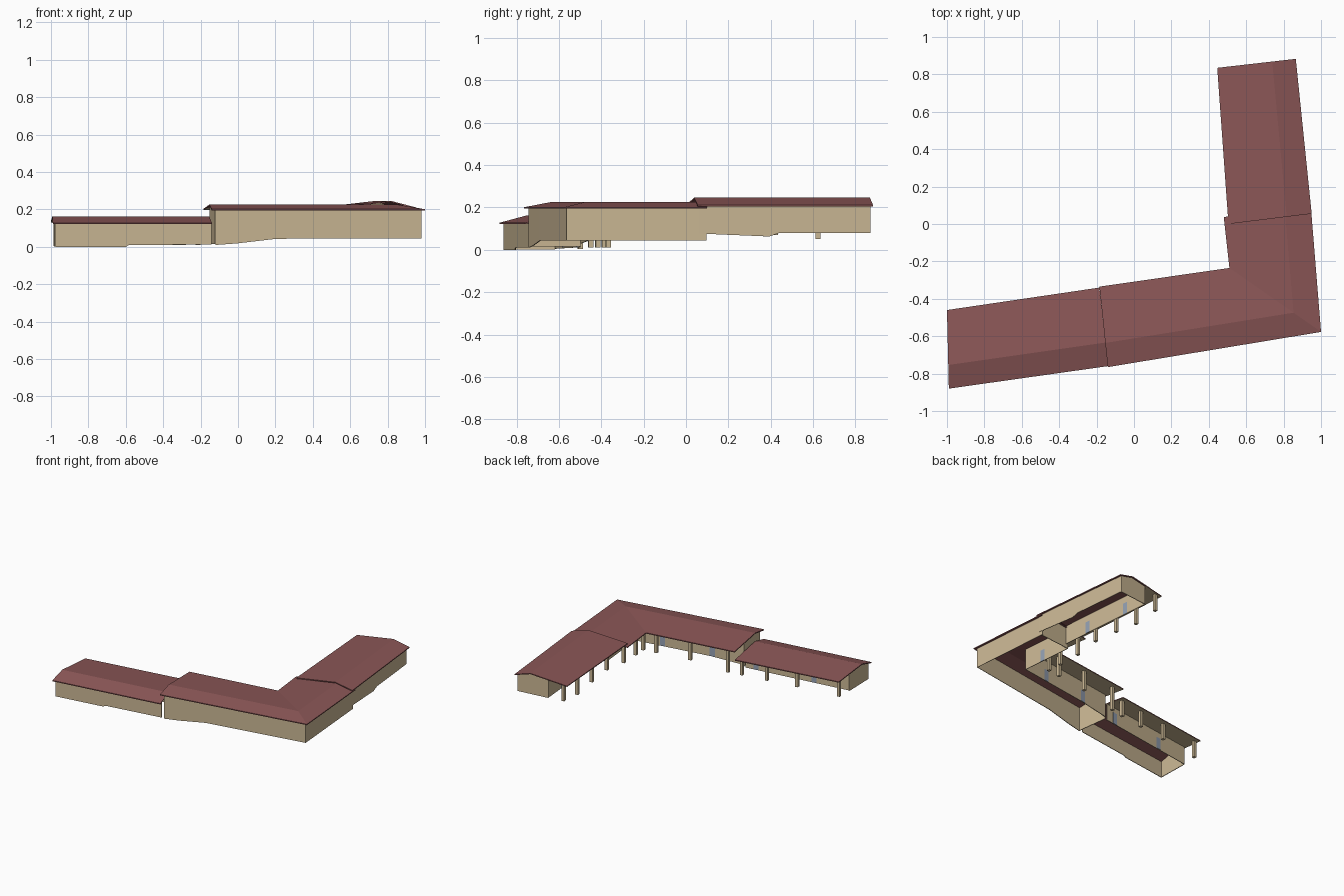
import bpy, bmesh, math
from mathutils import Vector

if "Cube" in bpy.data.objects:
    bpy.data.objects.remove(bpy.data.objects["Cube"])


def material(name, rgb):
    m = bpy.data.materials.new(name)
    m.diffuse_color = (*rgb, 1)
    m.use_nodes = True
    m.node_tree.nodes["Principled BSDF"].inputs["Base Color"].default_value = m.diffuse_color
    return m


RED = material("roof red", (0.26, 0.095, 0.095))
TAN = material("wall tan", (0.60, 0.48, 0.30))
BLUE = material("door blue grey", (0.30, 0.36, 0.46))

RIDGE, INNER, POST = 0.30, 0.62, 0.90   # fractions across a wing, from the outer eave
OUTER = 0.045

# Each wing: stations (outer eave xy, inner eave xy) and heights (outer, ridge, inner)
WINGS = {
    "west": ([((-0.99, -0.88), (-1.0, -0.46)), ((-0.14, -0.76), (-0.185, -0.34))],
             (0.128, 0.162, 0.137)),
    "corner": ([((-0.14, -0.765), (-0.185, -0.335)), ((1.0, -0.577), (0.51, -0.235)),
                ((0.945, 0.1), (0.48, 0.037))], (0.201, 0.226, 0.203)),
    "north": ([((0.95, 0.055), (0.505, 0.0)), ((0.865, 0.883), (0.445, 0.835))],
              (0.211, 0.246, 0.212)),
}


def height(wing, t):
    a, b, c = WINGS[wing][1]
    return a + (b - a) * t / RIDGE if t < RIDGE else b + (c - b) * (t - RIDGE) / (1 - RIDGE)


def point(wing, s, t):
    """Plan position at s stations along and fraction t across the wing."""
    st = WINGS[wing][0]
    i = min(int(s), len(st) - 2)
    a, b = (Vector(st[k][0]).lerp(Vector(st[k][1]), t) for k in (i, i + 1))
    return a.lerp(b, s - i)


def heading(wing, s, t):
    i = min(int(s), len(WINGS[wing][0]) - 2)
    d = point(wing, i + 0.99, t) - point(wing, i, t)
    return math.atan2(d.y, d.x)


def finish(name, bm, mats):
    bmesh.ops.recalc_face_normals(bm, faces=bm.faces)
    me = bpy.data.meshes.new(name)
    bm.to_mesh(me)
    bm.free()
    for m in mats:
        me.materials.append(m)
    ob = bpy.data.objects.new(name, me)
    bpy.context.collection.objects.link(ob)
    return ob


def roof(wing):
    """Closed gable slab; the underside over the verandah is tan."""
    bm = bmesh.new()
    ts = (0, RIDGE, INNER, 1)
    rings = []
    for s in range(len(WINGS[wing][0])):
        top = [bm.verts.new((*point(wing, s, t), height(wing, t))) for t in ts]
        low = [bm.verts.new((*point(wing, s, t), height(wing, t) - 0.007)) for t in ts]
        rings.append(top + low[::-1])
    n = len(rings[0])
    for a, b in zip(rings, rings[1:]):
        for j in range(n):
            k = (j + 1) % n
            f = bm.faces.new((a[j], a[k], b[k], b[j]))
            f.material_index = 1 if j == 4 else 0     # strip under the inner slope
    for r in (rings[0], rings[-1]):
        for j in range(3):
            bm.faces.new((r[j], r[j + 1], r[6 - j], r[7 - j]))
    finish(wing + "_roof", bm, (RED, TAN))


def wall(name, wing, pts):
    """Thin wall through (s, t, base height), its top meeting the roof."""
    bm = bmesh.new()
    cols = []
    for s, t, zb in pts:
        p = point(wing, s, t)
        cols.append((bm.verts.new((*p, zb)), bm.verts.new((*p, height(wing, t) - 0.004))))
    for a, b in zip(cols, cols[1:]):
        bm.faces.new((a[0], b[0], b[1], a[1]))
    ob = finish(wing + "_" + name, bm, (TAN,))
    mod = ob.modifiers.new("thickness", 'SOLIDIFY')
    mod.thickness, mod.offset = 0.005, 0


def box(name, wing, s, t, z0, z1, w, d, mat):
    bm = bmesh.new()
    bmesh.ops.create_cube(bm, size=1)
    ob = finish(name, bm, (mat,))
    ob.location = (*point(wing, s, t), (z0 + z1) / 2)
    ob.scale = (w, d, z1 - z0)
    ob.rotation_euler.z = heading(wing, s, t)


def cross_wall(name, wing, s, zb):
    wall(name, wing, [(s, OUTER, zb), (s, RIDGE, zb), (s, INNER, zb)])


for w in WINGS:
    roof(w)

# Outer walls, their bases following the sloping ground
wall("outer_wall", "west", [(0.018, OUTER, 0), (0.46, OUTER, 0), (0.48, OUTER, 0.01),
                            (1, OUTER, 0.012)])
wall("outer_wall", "corner", [(0.02, OUTER, 0.01), (0.12, OUTER, 0.018), (0.31, OUTER, 0.043),
                              (1, OUTER, 0.045), (2, OUTER, 0.045)])
wall("outer_wall", "north", [(0.01, OUTER, 0.077), (0.41, OUTER, 0.063), (0.47, OUTER, 0.08),
                             (0.985, OUTER, 0.08)])

# Inner walls behind the verandah
wall("inner_wall", "west", [(0.018, INNER, 0.005), (1, INNER, 0.012)])
wall("inner_wall", "corner", [(0.02, INNER, 0.03), (0.31, INNER, 0.045), (1, INNER, 0.045),
                              (1.98, INNER, 0.045)])
wall("inner_wall", "north", [(0.01, INNER, 0.08), (0.985, INNER, 0.08)])

# End walls and partitions
cross_wall("end_wall", "west", 0.018, 0.002)
cross_wall("end_wall", "corner", 0.02, 0.015)
cross_wall("partition", "corner", 1.97, 0.05)
cross_wall("end_wall", "north", 0.985, 0.08)

# Verandah posts: (station, base height)
POSTS = {
    "west": [(0.03, 0.005), (0.43, 0.01), (0.72, 0.01), (0.96, 0.01)],
    "corner": [(0.1, 0.012), (0.5, 0.045), (0.86, 0.045), (1.0, 0.045), (1.35, 0.05),
               (1.9, 0.06)],
    "north": [(0.25, 0.08), (0.5, 0.07), (0.74, 0.052), (0.97, 0.08)],
}
for w, posts in POSTS.items():
    for s, zb in posts:
        box(w + "_post", w, s, POST, zb, height(w, POST) - 0.004, 0.023, 0.023, TAN)

# Doors as thin plates in the inner walls: (wing, station, base height)
for w, s, zb in (("west", 0.9, 0.012), ("west", 0.35, 0.01), ("corner", 0.3, 0.046),
                 ("corner", 0.75, 0.046), ("corner", 1.4, 0.046), ("north", 0.3, 0.081),
                 ("north", 0.75, 0.081)):
    box(w + "_door", w, s, INNER, zb, zb + 0.09, 0.04, 0.009, BLUE)
